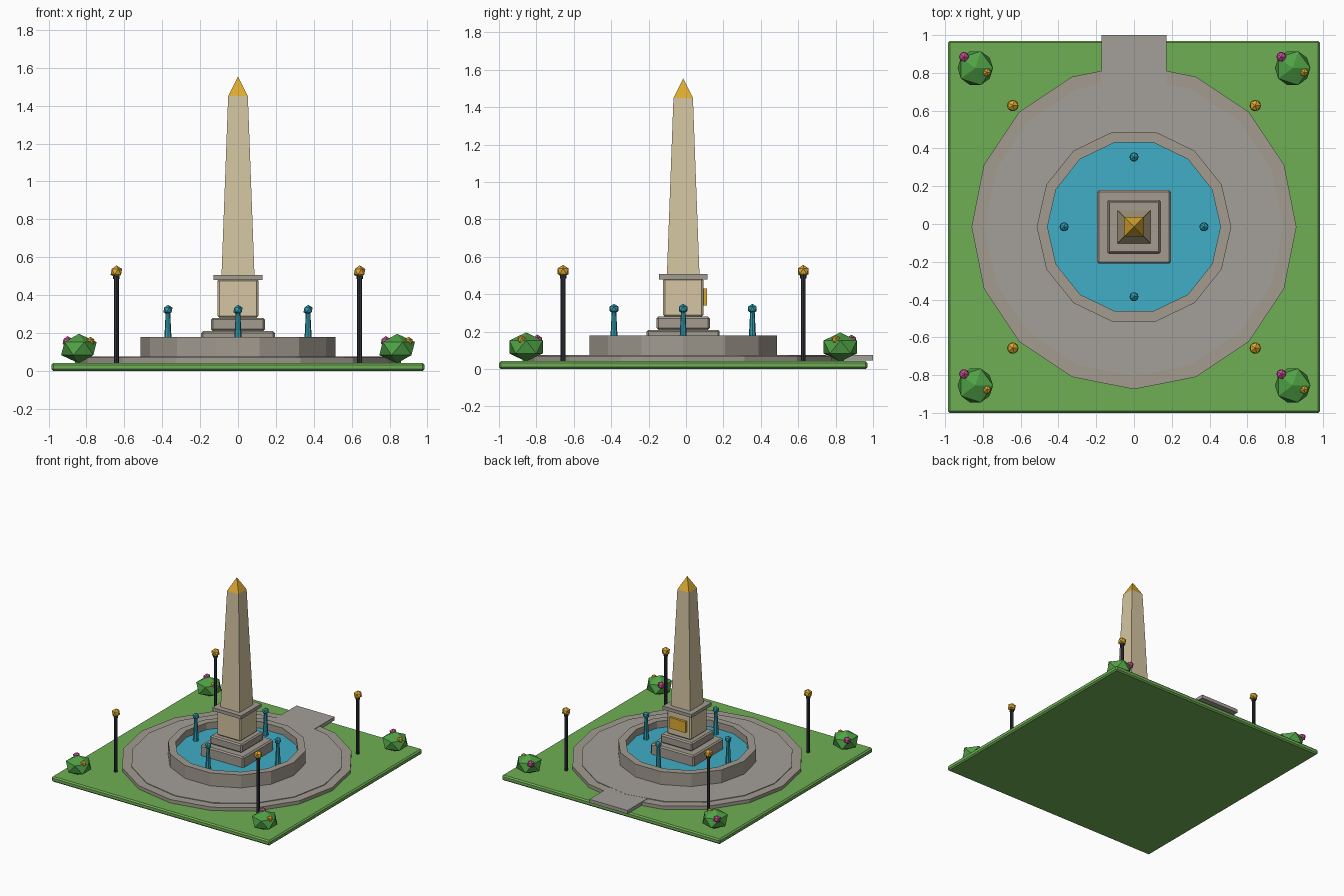
import bpy, bmesh
from math import pi, cos, sin

if "Cube" in bpy.data.objects:
    bpy.data.objects.remove(bpy.data.objects["Cube"])

CY = -0.015  # monument centre; the path juts out at the back


def mat(name, r, g, b):
    m = bpy.data.materials.new(name)
    m.diffuse_color = (r, g, b, 1)
    m.use_nodes = True
    m.node_tree.nodes["Principled BSDF"].inputs["Base Color"].default_value = m.diffuse_color
    return m


GRASS = mat("grass", 0.16, 0.43, 0.09)
STONE = mat("stone", 0.36, 0.33, 0.28)
PAVING = mat("paving", 0.37, 0.35, 0.32)
SAND = mat("sandstone", 0.66, 0.56, 0.36)
GOLD = mat("gold", 0.72, 0.40, 0.03)
WATER = mat("water", 0.05, 0.42, 0.56)
JET = mat("jet_water", 0.03, 0.34, 0.44)
IRON = mat("iron", 0.03, 0.035, 0.045)
LEAF = mat("leaf", 0.08, 0.36, 0.06)
PINK = mat("pink_petals", 0.60, 0.08, 0.30)


def finish(bm, name, m, loc=(0, 0, 0), scale=(1, 1, 1)):
    bmesh.ops.recalc_face_normals(bm, faces=bm.faces)
    me = bpy.data.meshes.new(name)
    bm.to_mesh(me)
    bm.free()
    ob = bpy.data.objects.new(name, me)
    ob.location = (loc[0], loc[1] + CY, loc[2])
    ob.scale = scale
    me.materials.append(m)
    bpy.context.collection.objects.link(ob)
    return ob


def box(name, m, x0, x1, y0, y1, z0, z1, bevel=0):
    bm = bmesh.new()
    bmesh.ops.create_cube(bm, size=1)
    for v in bm.verts:
        v.co.x *= x1 - x0
        v.co.y *= y1 - y0
        v.co.z *= z1 - z0
    ob = finish(bm, name, m, ((x0 + x1) / 2, (y0 + y1) / 2, (z0 + z1) / 2))
    if bevel:
        mod = ob.modifiers.new("edge", 'BEVEL')
        mod.width = bevel
        mod.segments = 1
    return ob


def lathe(name, m, profile, n, loc=(0, 0, 0), start=0.0, closed=False):
    """n-sided solid through (radius, z) points; closed joins last to first."""
    bm = bmesh.new()
    rings = []
    for r, z in profile:
        if r == 0:
            rings.append([bm.verts.new((0, 0, z))] * n)
        else:
            rings.append([bm.verts.new((r * cos(start + 2 * pi * i / n),
                                        r * sin(start + 2 * pi * i / n), z)) for i in range(n)])
    pairs = list(zip(rings, rings[1:]))
    if closed:
        pairs.append((rings[-1], rings[0]))
    for a, b in pairs:
        for i in range(n):
            j = (i + 1) % n
            bm.faces.new(list(dict.fromkeys((a[i], a[j], b[j], b[i]))))
    if not closed:
        for ring in (rings[0], rings[-1]):
            if len(set(ring)) > 1:
                bm.faces.new(ring)
    return finish(bm, name, m, loc)


def ball(name, m, r, loc, scale=(1, 1, 1)):
    bm = bmesh.new()
    bmesh.ops.create_icosphere(bm, subdivisions=1, radius=r)
    return finish(bm, name, m, loc, scale)


# lawn, paved plaza and path
box("lawn", GRASS, -0.985, 0.985, -0.985, 0.985, 0, 0.042, 0.01)
lathe("plaza_curb", STONE, [(0.86, 0.035), (0.86, 0.07)], 16)
lathe("plaza_paving", PAVING, [(0.79, 0.05), (0.79, 0.075)], 16)
box("path", PAVING, -0.172, 0.172, 0.76, 1 - CY, 0.046, 0.074)

# fountain basin
lathe("basin_wall", STONE, [(0.515, 0.06), (0.515, 0.18), (0.458, 0.18), (0.458, 0.06)],
      14, closed=True)
lathe("basin_water", WATER, [(0.46, 0.06), (0.46, 0.125)], 14)

# pedestal
for name, m, h, z0, z1, bev in (
        ("lower_step", STONE, 0.195, 0.07, 0.21, 0.01),
        ("upper_step", STONE, 0.143, 0.21, 0.28, 0.01),
        ("pedestal_block", SAND, 0.108, 0.28, 0.485, 0.01),
        ("cornice", STONE, 0.13, 0.48, 0.507, 0)):
    box(name, m, -h, h, -h, h, z0, z1, bev)
box("plaque", GOLD, -0.072, 0.072, 0.10, 0.127, 0.34, 0.43)

# obelisk shaft and gilded cap
D = 2 ** 0.5
lathe("obelisk_shaft", SAND, [(0.087 * D, 0.505), (0.052 * D, 1.45)], 4, start=pi / 4)
lathe("obelisk_cap", GOLD, [(0.052 * D, 1.45), (0, 1.553)], 4, start=pi / 4)

# water jets
for k in range(4):
    x, y = 0.37 * cos(k * pi / 2), 0.37 * sin(k * pi / 2)
    lathe(f"jet_{k}", JET, [(0.022, 0.11), (0.012, 0.31)], 8, (x, y, 0))
    ball(f"jet_drop_{k}", JET, 0.027, (x, y, 0.322))

# lamps and flower bushes at the four corners
for k, (sx, sy) in enumerate(((1, 1), (-1, 1), (-1, -1), (1, -1))):
    x, y = 0.642 * sx, 0.642 * sy
    lathe(f"lamp_post_{k}", IRON, [(0.013, 0.035), (0.013, 0.485), (0.017, 0.485), (0.017, 0.505)],
          8, (x, y, 0))
    ball(f"lamp_globe_{k}", GOLD, 0.034, (x, y, 0.523))
    x, y = 0.84 * sx, 0.84 * sy
    ball(f"bush_{k}", LEAF, 0.105, (x, y, 0.118), (1, 1, 0.74))
    ball(f"pink_flower_{k}", PINK, 0.029, (x - 0.06, y + 0.06, 0.155))
    ball(f"yellow_flower_{k}", GOLD, 0.025, (x + 0.06, y - 0.022, 0.155))
